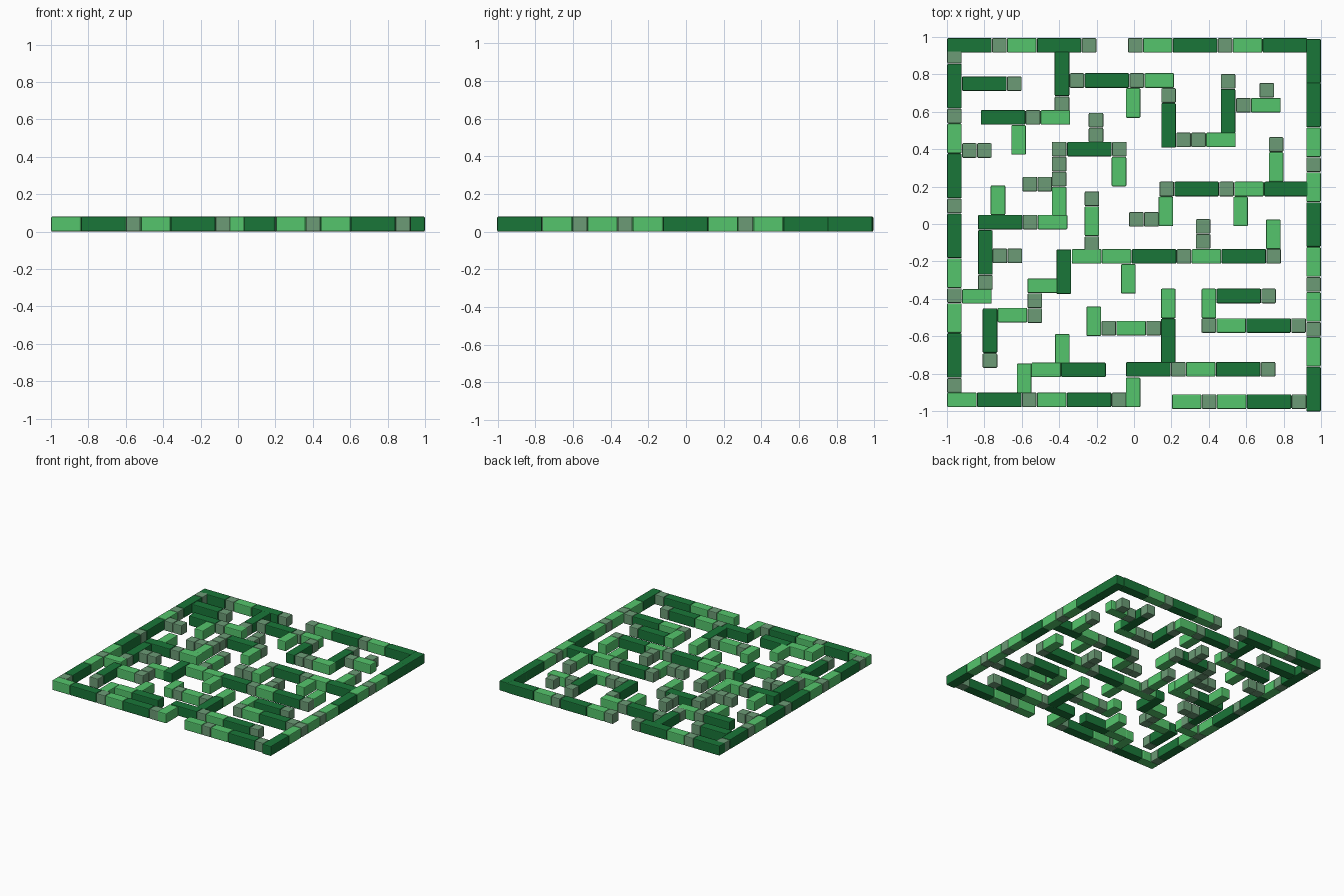
import bpy, bmesh

if "Cube" in bpy.data.objects:
    bpy.data.objects.remove(bpy.data.objects["Cube"])

# hedge sizes: small, medium, large (length) on a common square section
SIZE = {"S": 0.08, "M": 0.16, "L": 0.24}
NAME = {"S": "small_hedge", "M": "medium_hedge", "L": "long_hedge"}
COLOUR = {"S": (0.15, 0.33, 0.18), "M": (0.09, 0.56, 0.15), "L": (0.01, 0.18, 0.04)}
GAP, WIDTH = 0.002, 0.078


def hedge_mesh(kind):
    """Softly bevelled block lying along x, standing on z = 0."""
    bm = bmesh.new()
    bmesh.ops.create_cube(bm, size=1)
    for v in bm.verts:
        v.co.x *= SIZE[kind] - GAP
        v.co.y *= WIDTH
        v.co.z = (v.co.z + 0.5) * 0.08
    bmesh.ops.bevel(bm, geom=bm.edges[:], offset=0.006, segments=2,
                    profile=0.5, affect='EDGES')
    mesh = bpy.data.meshes.new(NAME[kind])
    bm.to_mesh(mesh)
    bm.free()
    mat = bpy.data.materials.new(NAME[kind] + "_green")
    mat.diffuse_color = (*COLOUR[kind], 1)
    mat.use_nodes = True
    mat.node_tree.nodes["Principled BSDF"].inputs["Base Color"].default_value = mat.diffuse_color
    mesh.materials.append(mat)
    return mesh


MESH = {k: hedge_mesh(k) for k in SIZE}


def run(x, y, kinds, down=False):
    """Line of hedges from a start end: rightwards, or downwards in plan."""
    for k in kinds:
        half = SIZE[k] / 2
        ob = bpy.data.objects.new(NAME[k], MESH[k])
        bpy.context.collection.objects.link(ob)
        if down:
            ob.location = (x, y - half, 0)
            ob.rotation_euler.z = 1.5707963
            y -= 2 * half
        else:
            ob.location = (x + half, y, 0)
            x += 2 * half


# outer wall, with an opening front and back
run(-1, 0.955, "LSMLS")
run(-0.033, 0.955, "SMLSML")
run(-1, -0.94, "MLSMLS")
run(0.202, -0.95, "MSMLS")
run(-0.96, 0.937, "SLSMLSLMSMLS", True)
run(0.96, 0.99, "L", True)
run(0.96, 0.757, "LMSMLMSMSML", True)

# inner walls running across
ACROSS = [
    (-.92, .75, "LS"), (-.82, .57, "LSM"), (-.345, .767, "SLSM"),
    (.225, .45, "SSM"), (.545, .635, "SM"), (.67, .715, "S"),
    (.135, .187, "SLSML"), (-.027, .025, "SS"), (-.333, -.173, "MMLSMLS"),
    (-.57, -.33, "M"), (-.73, -.487, "M"), (-.92, -.387, "M"),
    (-.757, -.17, "SS"), (-.835, .01, "LSM"), (-.92, .393, "SS"),
    (-.358, .4, "LS"), (-.597, .213, "SS"), (-.175, -.557, "SMS"),
    (.44, -.385, "LS"), (.36, -.543, "SMLS"), (-.55, -.78, "ML"),
    (-.043, -.777, "LSMLS"),
]
for x, y, kinds in ACROSS:
    run(x, y, kinds)

# inner walls running front to back
ALONG = [
    (-.385, .923, "LS"), (-.005, .727, "M"), (.185, .727, "SL"),
    (.503, .803, "SL"), (.76, .465, "SM"), (.17, .147, "M"),
    (.57, .147, "M"), (.37, .027, "SS"), (.745, .025, "M"),
    (-.03, -.213, "M"), (-.375, -.135, "L"), (-.53, -.37, "SS"),
    (-.77, -.45, "LS"), (-.795, -.032, "LS"), (-.727, .207, "M"),
    (-.617, .53, "M"), (-.203, .595, "SS"), (-.4, .44, "SSSM"),
    (-.08, .36, "M"), (-.225, .175, "SMS"), (-.215, -.44, "M"),
    (.183, -.345, "ML"), (.4, -.345, "M"), (-.383, -.587, "M"),
    (-.587, -.745, "M"), (-.005, -.82, "M"),
]
for x, y, kinds in ALONG:
    run(x, y, kinds, True)
